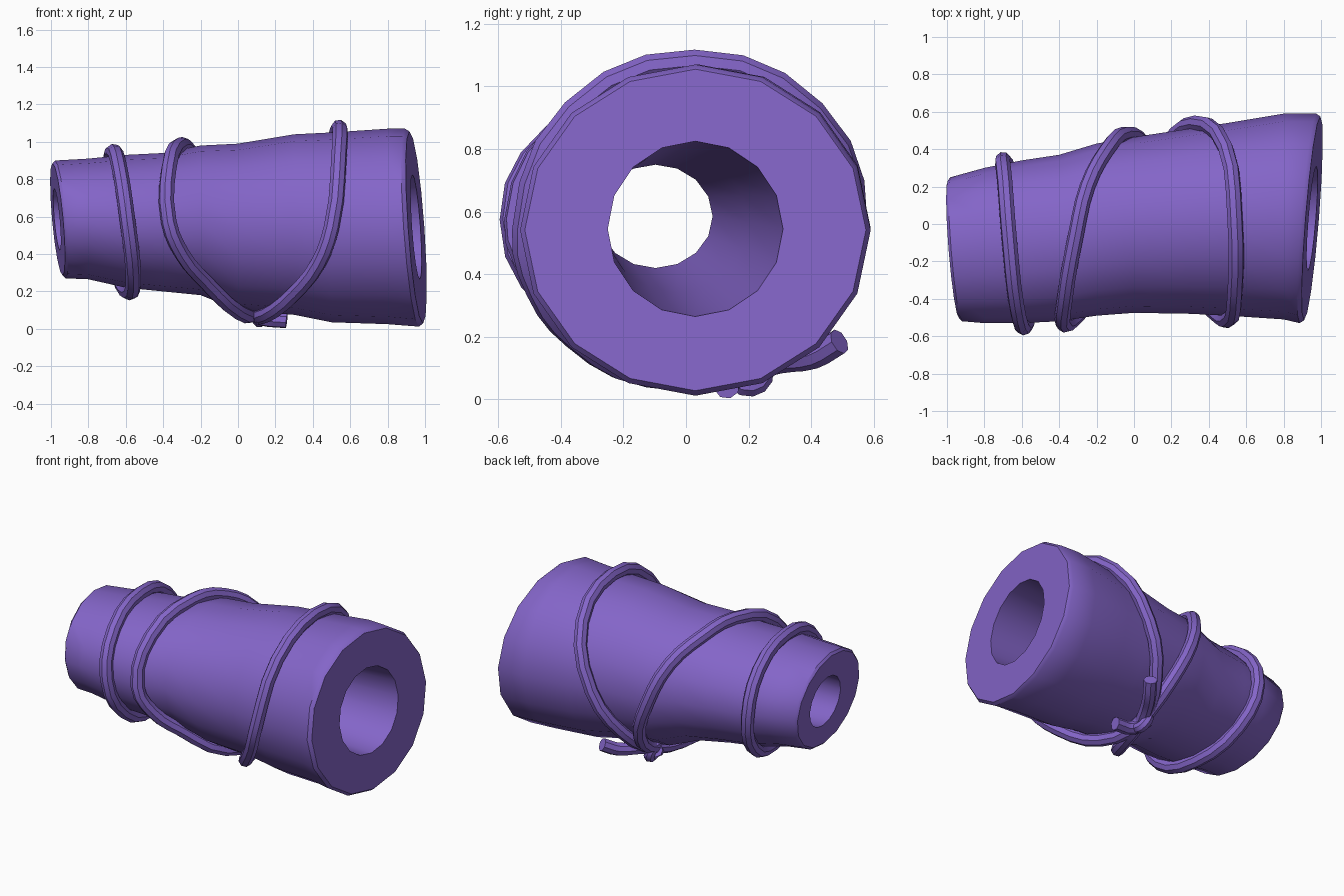
import bpy, bmesh, math
from mathutils import Vector

if "Cube" in bpy.data.objects:
    bpy.data.objects.remove(bpy.data.objects["Cube"])

purple = bpy.data.materials.new("purple")
purple.use_nodes = True
colour = (0.23, 0.13, 0.58, 1)
purple.diffuse_color = colour
purple.node_tree.nodes["Principled BSDF"].inputs["Base Color"].default_value = colour

SIDES = 16
CORD = 0.042

# Outer stations along the roll: x, front y, back y, bottom z, top z
STATIONS = [
    (-0.95, -0.52, 0.25, 0.27, 0.90), (-0.8, -0.53, 0.30, 0.265, 0.91),
    (-0.6, -0.53, 0.34, 0.22, 0.93), (-0.4, -0.52, 0.37, 0.20, 0.94),
    (-0.2, -0.49, 0.43, 0.18, 0.98), (0.0, -0.475, 0.465, 0.10, 0.99),
    (0.3, -0.48, 0.51, 0.075, 1.04), (0.5, -0.49, 0.54, 0.035, 1.05),
    (0.8, -0.51, 0.59, 0.025, 1.07), (0.93, -0.53, 0.59, 0.012, 1.07),
]


def on_ring(station, angle, grow=0.0):
    """Point on an elliptical ring; angle 0 is the back, 90 degrees the top."""
    x, y0, y1, z0, z1 = station
    c, s = math.cos(angle), math.sin(angle)
    return Vector((x, (y0 + y1) / 2 + ((y1 - y0) / 2 + grow) * c,
                   (z0 + z1) / 2 + ((z1 - z0) / 2 + grow) * s))


def station_at(x):
    for a, b in zip(STATIONS, STATIONS[1:]):
        if x <= b[0]:
            t = (x - a[0]) / (b[0] - a[0])
            return [p + (q - p) * t for p, q in zip(a, b)]
    return STATIONS[-1]


def tilt(p):
    """Lean both end faces so that they are not square to the axis."""
    if p.x > 0.9:
        p.x += 0.08 * (p.y - 0.03) - 0.07 * (p.z - 0.54)
    elif p.x < -0.9:
        p.x -= 0.08 * (p.y + 0.13) + 0.09 * (p.z - 0.585)
    return p


def finish(obj):
    obj.data.materials.clear()
    obj.data.materials.append(purple)
    bpy.ops.object.select_all(action='DESELECT')
    obj.select_set(True)
    bpy.context.view_layer.objects.active = obj
    if obj.type == 'CURVE':
        bpy.ops.object.convert(target='MESH')
    bpy.ops.object.shade_smooth_by_angle(angle=math.radians(40))


# Tapered roll: outer skin, rims and tunnel joined as one closed loop of rings
rings = STATIONS + [
    (0.953, -0.515, 0.575, 0.028, 1.055),
    (0.953, -0.25, 0.31, 0.265, 0.825),
    (0.0, -0.26, 0.20, 0.34, 0.79),
    (-0.965, -0.28, 0.085, 0.42, 0.75),
    (-0.965, -0.505, 0.235, 0.285, 0.885),
]
bm = bmesh.new()
loops = [[bm.verts.new(tilt(on_ring(r, math.tau * i / SIDES))) for i in range(SIDES)]
         for r in rings]
for k, a in enumerate(loops):
    b = loops[(k + 1) % len(loops)]
    for i in range(SIDES):
        j = (i + 1) % SIDES
        bm.faces.new((a[i], a[j], b[j], b[i]))
bmesh.ops.recalc_face_normals(bm, faces=bm.faces)
mesh = bpy.data.meshes.new("tapered_roll")
bm.to_mesh(mesh)
bm.free()
roll = bpy.data.objects.new("tapered_roll", mesh)
bpy.context.collection.objects.link(roll)
finish(roll)


def cord(name, points, closed):
    curve = bpy.data.curves.new(name, 'CURVE')
    curve.dimensions = '3D'
    curve.bevel_depth = CORD
    curve.bevel_resolution = 2
    curve.resolution_u = 3
    curve.use_fill_caps = True
    spline = curve.splines.new('BEZIER')
    spline.bezier_points.add(len(points) - 1)
    spline.use_cyclic_u = closed
    for bp, p in zip(spline.bezier_points, points):
        bp.co = p
        bp.handle_left_type = bp.handle_right_type = 'AUTO'
    obj = bpy.data.objects.new(name, curve)
    bpy.context.collection.objects.link(obj)
    finish(obj)


# Cords wound round the roll: angle in degrees and position along the axis
WINDINGS = {
    "narrow_end_cord": [(0, -0.70), (45, -0.69), (90, -0.665), (135, -0.63), (180, -0.59),
                        (225, -0.56), (270, -0.58), (315, -0.65)],
    "middle_cord": [(0, -0.05), (32, -0.15), (60, -0.25), (90, -0.31), (135, -0.37),
                    (180, -0.37), (205, -0.30), (228, -0.18), (255, 0.0), (292, 0.09),
                    (325, 0.06)],
    "wide_end_cord": [(0, 0.33), (45, 0.49), (90, 0.54), (135, 0.54), (180, 0.5),
                      (202, 0.43), (225, 0.31), (255, 0.16), (292, 0.1), (325, 0.18)],
}
for name, winding in WINDINGS.items():
    cord(name, [on_ring(station_at(x), math.radians(a), 0.024) for a, x in winding], True)

# Knot under the roll with its two loose ends
bpy.ops.mesh.primitive_torus_add(major_segments=12, minor_segments=8, major_radius=0.045,
                                 minor_radius=0.036, location=(0.1, 0.2, 0.085),
                                 rotation=(0.4, 1.2, 0.5))
knot = bpy.context.object
knot.name = "knot"
finish(knot)
cord("long_loose_end", [(0.09, 0.17, 0.09), (0.15, 0.3, 0.125), (0.22, 0.41, 0.14),
                        (0.28, 0.49, 0.185)], False)
cord("short_loose_end", [(0.07, 0.22, 0.1), (0.12, 0.14, 0.06), (0.26, 0.13, 0.044)], False)
